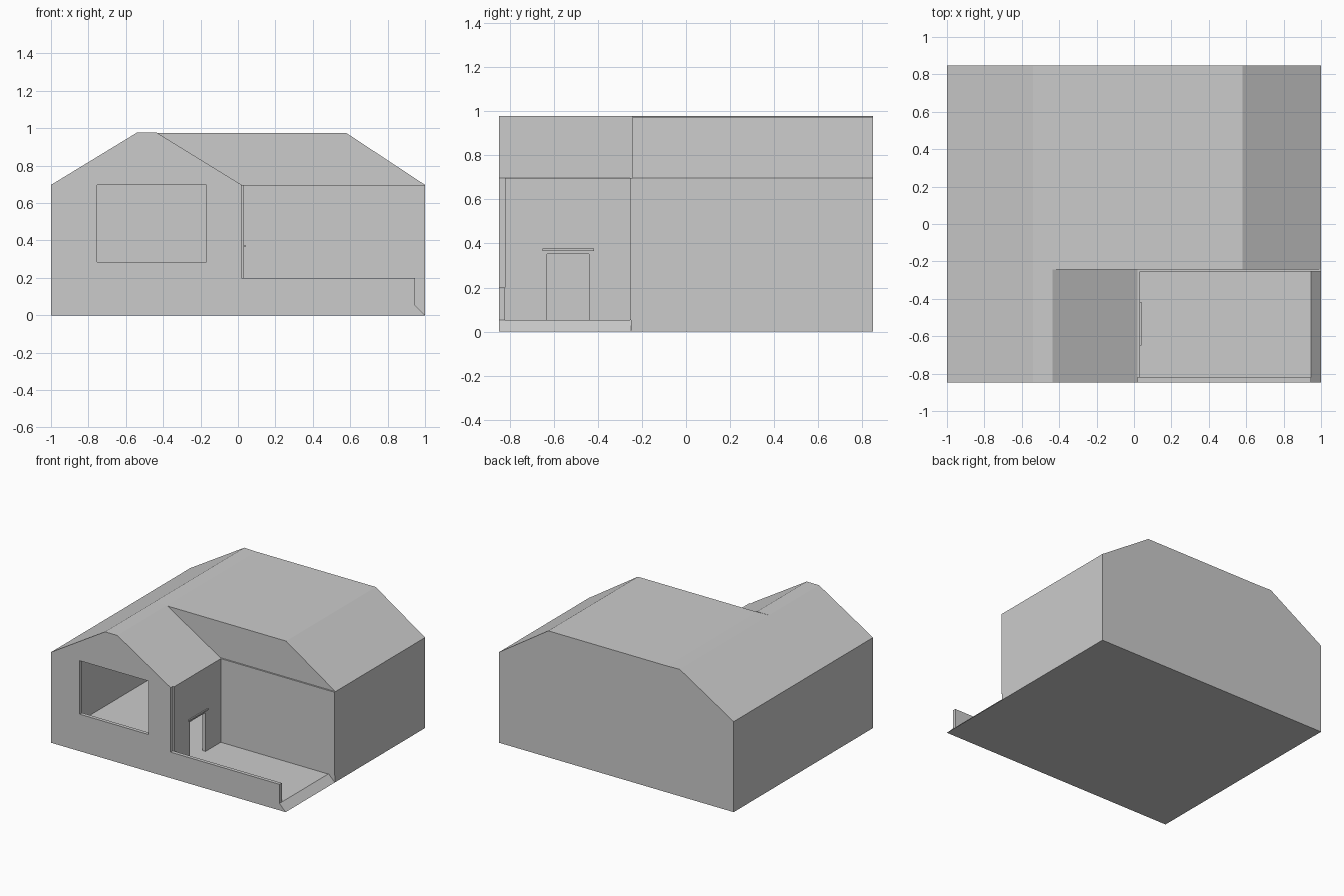
import bpy, bmesh
from mathutils import Vector

if "Cube" in bpy.data.objects:
    bpy.data.objects.remove(bpy.data.objects["Cube"])

T = 0.028            # wall thickness
D = 0.848            # half depth
FY = -0.255          # front of the set-back main wall
RY = -0.243          # front of the main roof
EAVE, TOP, FLOOR = 0.697, 0.977, 0.053


def prism(name, profile, axis, lo, hi):
    """Extrude a 2D profile along x (y,z points), y (x,z points) or z (x,y points)."""
    place = {'x': lambda p, t: (t, p[0], p[1]),
             'y': lambda p, t: (p[0], t, p[1]),
             'z': lambda p, t: (p[0], p[1], t)}[axis]
    bm = bmesh.new()
    face = bm.faces.new([bm.verts.new(place(p, lo)) for p in profile])
    ext = bmesh.ops.extrude_face_region(bm, geom=[face])
    move = Vector(place((0, 0), hi - lo))
    bmesh.ops.translate(bm, vec=move, verts=[g for g in ext['geom'] if isinstance(g, bmesh.types.BMVert)])
    bmesh.ops.recalc_face_normals(bm, faces=bm.faces)
    mesh = bpy.data.meshes.new(name)
    bm.to_mesh(mesh)
    bm.free()
    ob = bpy.data.objects.new(name, mesh)
    bpy.context.collection.objects.link(ob)
    return ob


def box(name, x0, x1, y0, y1, z0, z1):
    return prism(name, [(x0, y0), (x1, y0), (x1, y1), (x0, y1)], 'z', z0, z1)


# Front wall: gable, low porch wall and ramp end in one outline
front = prism("front_wall", [(-1, 0), (1, 0), (0.947, FLOOR), (0.947, 0.2), (0.02, 0.2),
                             (0.02, EAVE), (-0.435, TOP), (-0.54, TOP), (-1, EAVE)],
              'y', -D, -D + T)

# Window opening
cutter = box("window_cutter", -0.755, -0.168, -D - 0.1, -D + 0.1, 0.285, 0.697)
cutter.hide_render = True
cutter.display_type = 'WIRE'
mod = front.modifiers.new("window", 'BOOLEAN')
mod.operation = 'DIFFERENCE'
mod.solver = 'EXACT'
mod.object = cutter
bpy.context.view_layer.objects.active = front
bpy.ops.object.modifier_apply(modifier=mod.name)
bpy.data.objects.remove(cutter, do_unlink=True)

# Floors: porch side with sloped edge, and main house
prism("porch_floor", [(-1 + T, 0), (1, 0), (0.947, FLOOR), (-1 + T, FLOOR)], 'y', -D + T, -0.25)
box("main_floor", -1 + T, 1 - T, -0.25, D - T, 0, FLOOR)

# Outer walls
box("left_wall", -1, -1 + T, -D + T, D, 0, EAVE)
box("right_wall", 1 - T, 1, -0.25, D, 0, EAVE)
box("back_wall", -1 + T, 1 - T, D - T, D, 0, EAVE)
box("porch_back_wall", 0.032 - T, 1, FY, FY + T, FLOOR, EAVE)

# Wing side wall with doorway notch
prism("door_wall", [(-D + T, FLOOR), (-0.63, FLOOR), (-0.63, 0.352), (-0.44, 0.352),
                    (-0.44, FLOOR), (FY, FLOOR), (FY, EAVE), (-D + T, EAVE)],
      'x', 0.032 - T, 0.032)
box("door_canopy", 0.032, 0.041, -0.65, -0.417, 0.366, 0.376)

# Roofs
prism("main_roof", [(-1, EAVE), (1, EAVE), (0.58, TOP - 0.003), (-0.435, TOP - 0.003), (-0.54, TOP)],
      'y', RY, D)
prism("wing_roof", [(-1, EAVE), (0.02, EAVE), (-0.435, TOP), (-0.54, TOP)], 'y', -D + T, RY)
